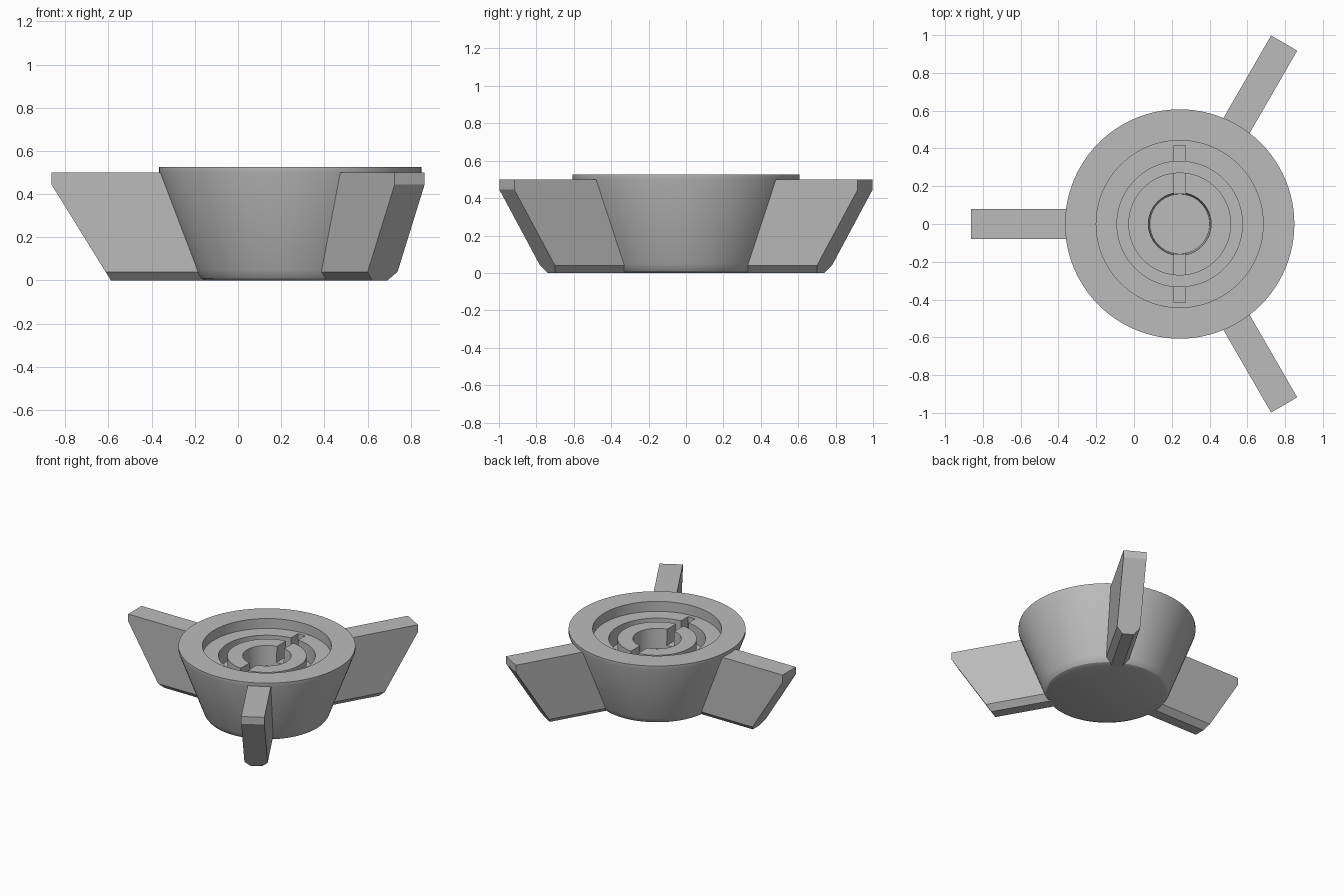
import bpy, bmesh, math
from mathutils import Matrix, Vector

if "Cube" in bpy.data.objects:
    bpy.data.objects.remove(bpy.data.objects["Cube"], do_unlink=True)

CENTER = Vector((0.242, 0, 0))

grey = bpy.data.materials.new("plain grey")
grey.use_nodes = True
grey.diffuse_color = (0.5, 0.5, 0.5, 1)
grey.node_tree.nodes["Principled BSDF"].inputs["Base Color"].default_value = (0.5, 0.5, 0.5, 1)


def make_object(name, bm):
    bmesh.ops.recalc_face_normals(bm, faces=bm.faces)
    mesh = bpy.data.meshes.new(name)
    bm.to_mesh(mesh)
    bm.free()
    mesh.materials.append(grey)
    obj = bpy.data.objects.new(name, mesh)
    bpy.context.collection.objects.link(obj)
    return obj


def activate(obj):
    bpy.ops.object.select_all(action='DESELECT')
    obj.select_set(True)
    bpy.context.view_layer.objects.active = obj


def lathe(name, profile, steps=96):
    bm = bmesh.new()
    verts = [bm.verts.new((r, 0, z)) for r, z in profile]
    edges = [bm.edges.new(pair) for pair in zip(verts, verts[1:])]
    bmesh.ops.spin(bm, geom=verts + edges, cent=(0, 0, 0), axis=(0, 0, 1),
                   angle=math.tau, steps=steps, use_merge=False)
    bmesh.ops.remove_doubles(bm, verts=bm.verts, dist=0.0005)
    bmesh.ops.translate(bm, verts=bm.verts, vec=CENTER)
    return make_object(name, bm)


# Tapered hub with a stepped recess, ring groove and central bore
RIM, FLOOR, GROOVE, BORE = 0.525, 0.45, 0.32, 0.30
hub = lathe("tapered_hub", [
    (0, 0), (0.39, 0), (0.415, 0.01), (0.43, 0.03), (0.438, 0.05),
    (0.607, 0.5), (0.607, RIM), (0.442, RIM), (0.442, FLOOR),
    (0.332, FLOOR), (0.332, GROOVE), (0.272, GROOVE), (0.272, FLOOR),
    (0.166, FLOOR), (0.158, BORE), (0, BORE)])

# Straight slot across the recess
bm = bmesh.new()
bmesh.ops.create_cube(bm, size=1)
bmesh.ops.scale(bm, verts=bm.verts, vec=(0.06, 0.83, 0.2))
bmesh.ops.translate(bm, verts=bm.verts, vec=CENTER + Vector((0, 0, 0.43)))
cutter = make_object("slot_cutter", bm)
cutter.hide_render = True
cut = hub.modifiers.new("slot", 'BOOLEAN')
cut.operation = 'DIFFERENCE'
cut.solver = 'EXACT'
cut.object = cutter
activate(hub)
bpy.ops.object.modifier_apply(modifier=cut.name)
bpy.data.objects.remove(cutter, do_unlink=True)
activate(hub)
bpy.ops.object.shade_smooth_by_angle(angle=math.radians(30))


# Fins: stacked sections of height, inner radius, outer radius, half width
SECTIONS = [(0, 0.37, 0.83, 0.04), (0.04, 0.38, 0.855, 0.08),
            (0.445, 0.5, 1.106, 0.08), (0.5, 0.52, 1.106, 0.08)]


def fin(name, angle):
    bm = bmesh.new()
    rings = [[bm.verts.new(p) for p in
              ((a, -w, z), (b, -w, z), (b, w, z), (a, w, z))]
             for z, a, b, w in SECTIONS]
    bm.faces.new(rings[0])
    bm.faces.new(rings[-1])
    for low, high in zip(rings, rings[1:]):
        for i in range(4):
            j = (i + 1) % 4
            bm.faces.new((low[i], low[j], high[j], high[i]))
    # Merge the flat side panels into single faces
    bmesh.ops.dissolve_limit(bm, angle_limit=0.01, verts=bm.verts, edges=bm.edges)
    bmesh.ops.transform(bm, verts=bm.verts,
                        matrix=Matrix.Translation(CENTER) @ Matrix.Rotation(angle, 4, 'Z'))
    return make_object(name, bm)


for name, degrees in (("right_fin", 180), ("back_left_fin", 60), ("front_left_fin", -60)):
    fin(name, math.radians(degrees))
